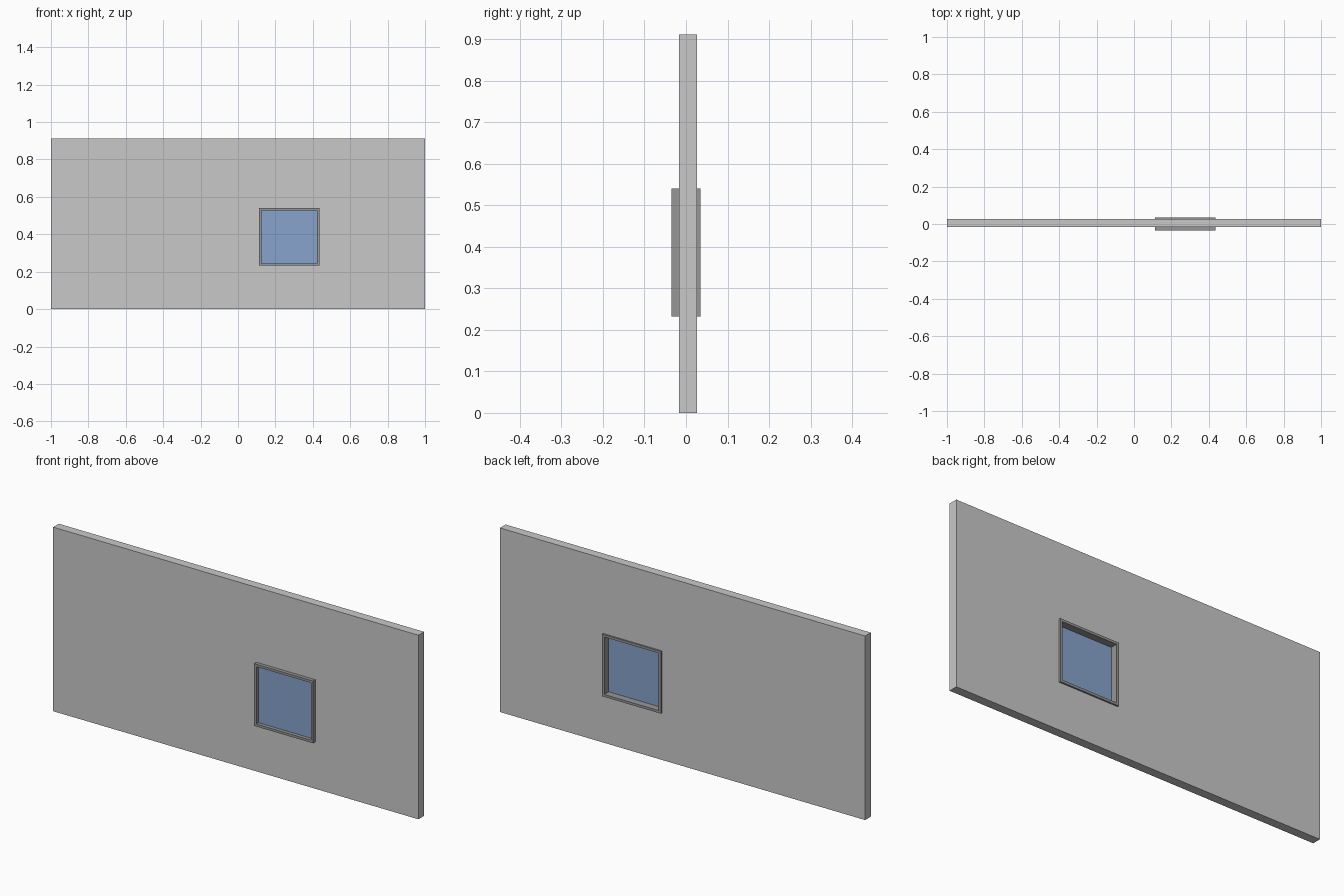
import bpy, bmesh

if "Cube" in bpy.data.objects:
    bpy.data.objects.remove(bpy.data.objects["Cube"])


def material(name, rgb):
    m = bpy.data.materials.new(name)
    m.diffuse_color = (*rgb, 1)
    m.use_nodes = True
    m.node_tree.nodes["Principled BSDF"].inputs["Base Color"].default_value = m.diffuse_color
    return m


def panel(name, outer, y0, y1, mat, hole=None):
    """Slab in the xz plane from y0 to y1, optionally with a rectangular hole.
    Rectangles are (x0, x1, z0, z1)."""
    bm = bmesh.new()

    def loop(rect, y):
        a, b, c, d = rect
        return [bm.verts.new((x, y, z)) for x, z in ((a, c), (b, c), (b, d), (a, d))]

    front, back = loop(outer, y0), loop(outer, y1)
    if hole:
        hf, hb = loop(hole, y0), loop(hole, y1)
    else:
        bm.faces.new(front)
        bm.faces.new(back)
    for i in range(4):
        j = (i + 1) % 4
        bm.faces.new((front[i], front[j], back[j], back[i]))
        if hole:
            bm.faces.new((front[i], front[j], hf[j], hf[i]))
            bm.faces.new((back[i], back[j], hb[j], hb[i]))
            bm.faces.new((hf[i], hf[j], hb[j], hb[i]))
    bmesh.ops.recalc_face_normals(bm, faces=bm.faces)
    me = bpy.data.meshes.new(name)
    bm.to_mesh(me)
    bm.free()
    me.materials.append(mat)
    ob = bpy.data.objects.new(name, me)
    bpy.context.collection.objects.link(ob)
    return ob


wall_grey = material("wall light grey", (0.584, 0.584, 0.584))
frame_grey = material("frame mid grey", (0.305, 0.305, 0.305))
glass_blue = material("glass blue", (0.242, 0.366, 0.610))

opening = (0.113, 0.435, 0.232, 0.540)
t = 0.012  # frame bar width
pane = (opening[0] + t, opening[1] - t, opening[2] + t, opening[3] - t)

# Wall with window opening
panel("wall", (-1, 1, 0, 0.911), -0.017, 0.027, wall_grey, opening)
# Frame standing proud on both sides
panel("window_frame", opening, -0.035, 0.035, frame_grey, pane)
# Recessed glass pane
panel("window_glass", pane, -0.017, 0.0, glass_blue)
